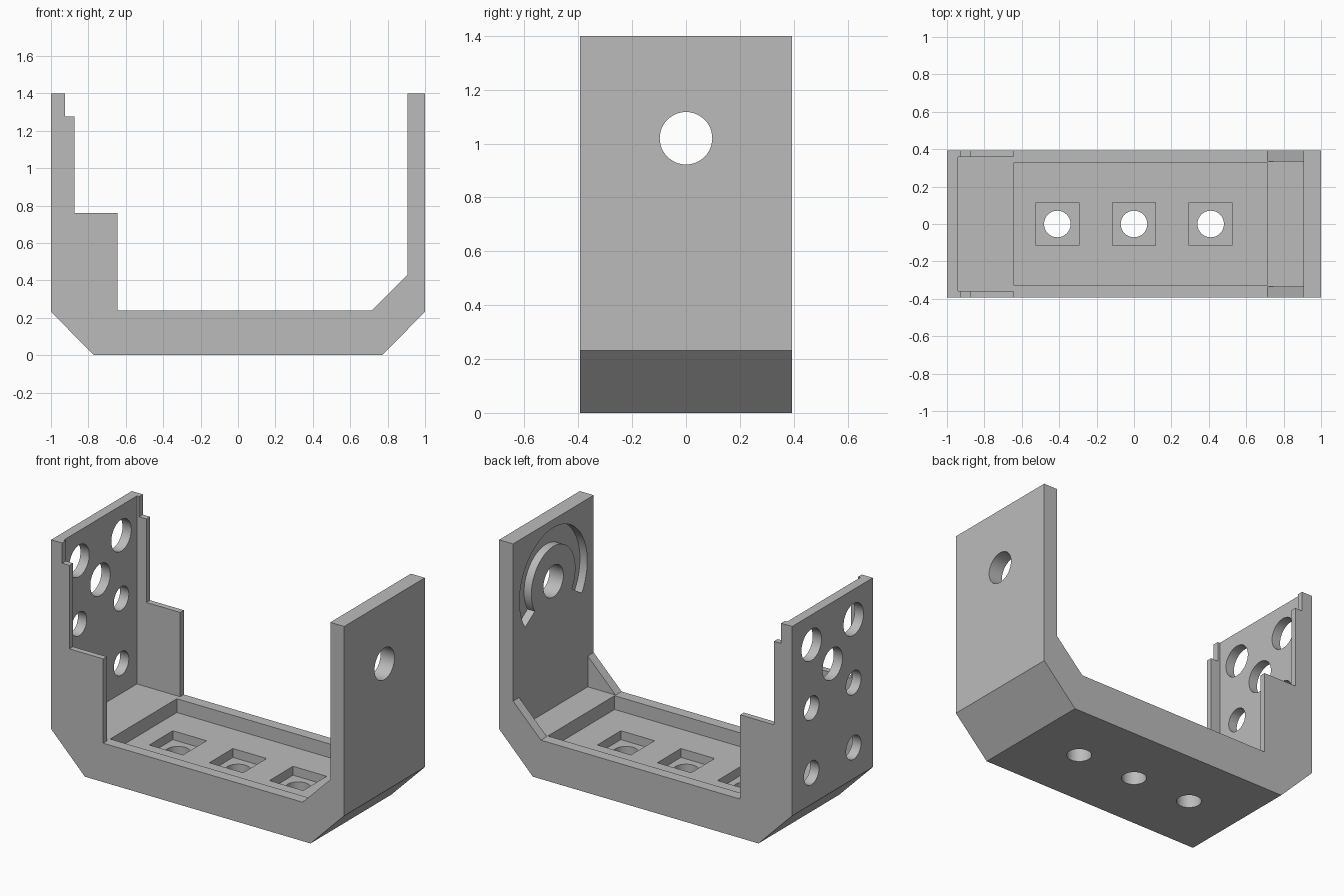
import bpy, bmesh, math
from mathutils import Matrix

if "Cube" in bpy.data.objects:
    bpy.data.objects.remove(bpy.data.objects["Cube"], do_unlink=True)

HALF = 0.393          # half depth of the bracket
FLOOR = 0.24          # top of the base
PIVOT_Z = 1.02        # height of the pivot holes

grey = bpy.data.materials.new("plain grey")
grey.use_nodes = True
grey.diffuse_color = (0.5, 0.5, 0.5, 1)
grey.node_tree.nodes["Principled BSDF"].inputs["Base Color"].default_value = (0.5, 0.5, 0.5, 1)


def make_object(name, bm):
    bmesh.ops.recalc_face_normals(bm, faces=bm.faces)
    mesh = bpy.data.meshes.new(name)
    bm.to_mesh(mesh)
    bm.free()
    mesh.materials.append(grey)
    obj = bpy.data.objects.new(name, mesh)
    bpy.context.collection.objects.link(obj)
    return obj


def extrude(name, points, vector):
    bm = bmesh.new()
    face = bm.faces.new([bm.verts.new(p) for p in points])
    new = bmesh.ops.extrude_face_region(bm, geom=[face])["geom"]
    bmesh.ops.translate(bm, vec=vector, verts=[v for v in new if isinstance(v, bmesh.types.BMVert)])
    return make_object(name, bm)


def box(name, x0, x1, half_y, z0, z1):
    pts = [(x0, -half_y, z0), (x1, -half_y, z0), (x1, half_y, z0), (x0, half_y, z0)]
    return extrude(name, pts, (0, 0, z1 - z0))


def cylinder(name, radius, depth, centre, along_x):
    bm = bmesh.new()
    turn = Matrix.Rotation(math.pi / 2, 4, "Y") if along_x else Matrix()
    bmesh.ops.create_cone(bm, cap_ends=True, segments=48, radius1=radius, radius2=radius,
                          depth=depth, matrix=Matrix.Translation(centre) @ turn)
    return make_object(name, bm)


def cut(body, cutter):
    mod = body.modifiers.new("cut", "BOOLEAN")
    mod.operation = "DIFFERENCE"
    mod.solver = "EXACT"
    mod.object = cutter
    bpy.context.view_layer.update()
    graph = bpy.context.evaluated_depsgraph_get()
    result = bpy.data.meshes.new_from_object(body.evaluated_get(graph))
    body.modifiers.clear()
    body.data = result
    bpy.data.objects.remove(cutter, do_unlink=True)


# Bracket body: side profile with stepped wall, chamfered base and tall wall
profile = [(-1, 0.232), (-0.77, 0), (0.77, 0), (1, 0.232), (1, 1.4), (0.905, 1.4),
           (0.905, 0.43), (0.715, FLOOR), (-0.645, FLOOR), (-0.645, 0.76),
           (-0.875, 0.76), (-0.875, 1.275), (-0.925, 1.275), (-0.925, 1.4), (-1, 1.4)]
bracket = extrude("bracket", [(x, -HALF, z) for x, z in profile], (0, 2 * HALF, 0))

# Hollow between the stepped flanges, gap between corner ribs, floor pocket
cut(bracket, box("flange_gap", -0.94, -0.6, 0.357, FLOOR, 1.5))
cut(bracket, box("rib_gap", 0.6, 0.905, 0.335, FLOOR, 0.6))
cut(bracket, box("floor_pocket", -0.645, 0.715, 0.325, 0.155, 0.5))

# Square recesses with through holes in the floor
for x in (-0.41, 0, 0.41):
    cut(bracket, box("square_recess", x - 0.115, x + 0.115, 0.115, 0.1, 0.3))
    cut(bracket, cylinder("floor_hole", 0.071, 1, (x, 0, 0), False))

# Pivot holes through both walls
for x in (-1, 1):
    cut(bracket, cylinder("pivot_hole", 0.0975, 0.5, (x, 0, PIVOT_Z), True))

# Mirrored hole pairs in the thin wall
for z, radius in ((1.215, 0.0975), (0.825, 0.073), (0.425, 0.073)):
    for side in (-1, 1):
        cut(bracket, cylinder("wall_hole", radius, 0.3, (-1, side * 0.205, z), True))

# Curved groove on the inner face of the tall wall
steps = 40
angles = [math.radians(-33 + 246 * i / steps) for i in range(steps + 1)]
arc = [(0.33, a) for a in angles] + [(0.215, a) for a in reversed(angles)]
groove = [(0.85, r * math.cos(a), PIVOT_Z + r * math.sin(a)) for r, a in arc]
cut(bracket, extrude("arc_groove", groove, (0.105, 0, 0)))

# Smooth round walls, sharp edges elsewhere
bpy.ops.object.select_all(action="DESELECT")
bracket.select_set(True)
bpy.context.view_layer.objects.active = bracket
bpy.ops.object.shade_smooth_by_angle(angle=math.radians(30))
